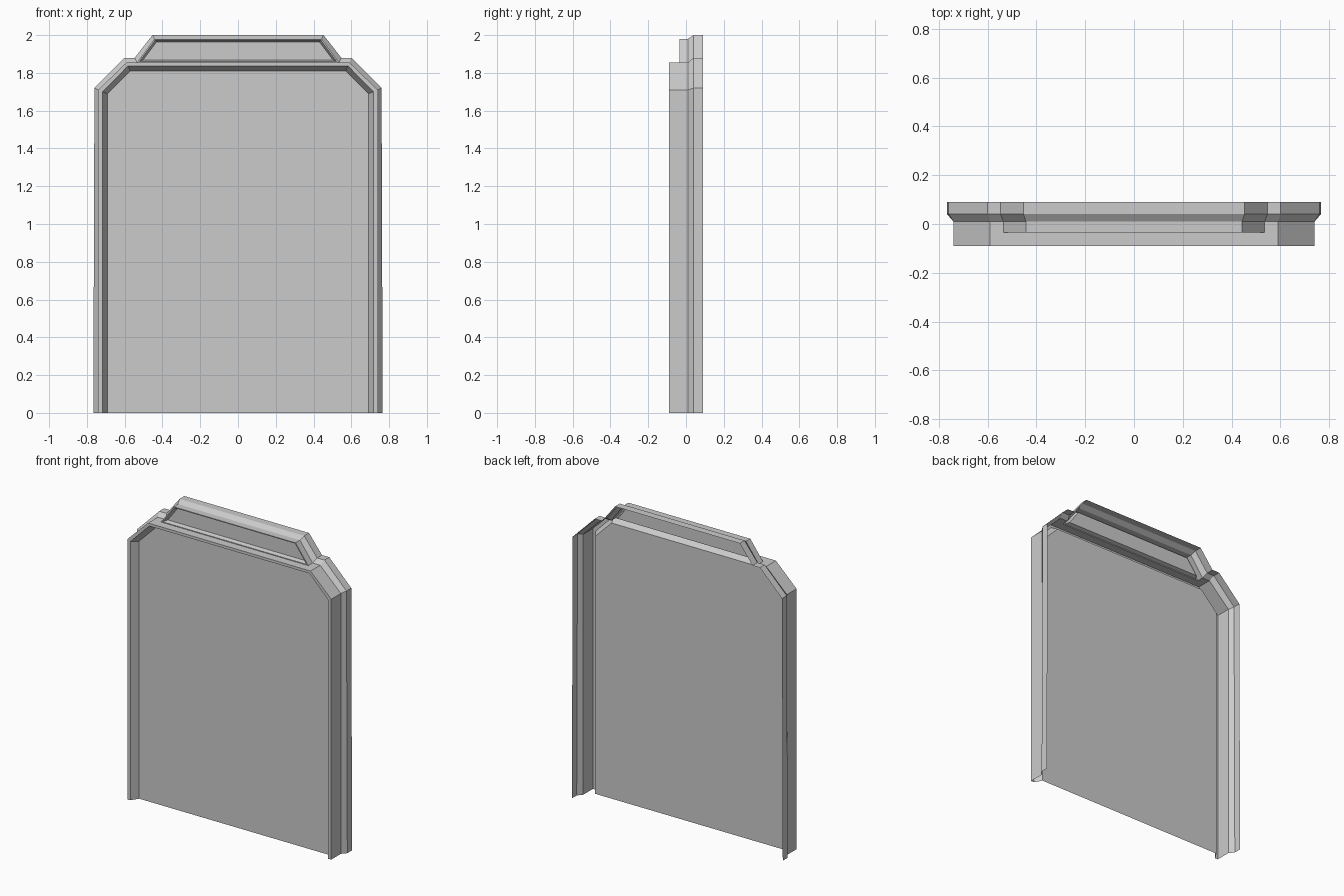
import bpy, bmesh

if "Cube" in bpy.data.objects:
    bpy.data.objects.remove(bpy.data.objects["Cube"])


def mirror(half):
    """Right half outline (bottom to top) -> full outline, right to left."""
    return half + [(-x, z) for x, z in reversed(half)]


def loft(name, sections, closed=False, fill=False):
    """Skin a list of (y, outline) sections; optionally fill the last one."""
    bm = bmesh.new()
    rows = [[bm.verts.new((x, y, z)) for x, z in pts] for y, pts in sections]
    n = len(rows[0])
    for a, b in zip(rows, rows[1:]):
        for i in range(n if closed else n - 1):
            j = (i + 1) % n
            bm.faces.new((a[i], a[j], b[j], b[i]))
    if fill:
        bm.faces.new(rows[-1])
    bmesh.ops.recalc_face_normals(bm, faces=bm.faces)
    # an open sheet: the large panel must face the front
    if fill:
        bm.faces.ensure_lookup_table()
        bm.normal_update()
        if bm.faces[-1].normal.y > 0:
            bmesh.ops.reverse_faces(bm, faces=bm.faces)
    else:
        bm.normal_update()
        f = next(iter(bm.faces))
        if f.normal.x < 0:
            bmesh.ops.reverse_faces(bm, faces=bm.faces)
    me = bpy.data.meshes.new(name)
    bm.to_mesh(me)
    bm.free()
    ob = bpy.data.objects.new(name, me)
    bpy.context.collection.objects.link(ob)
    return ob


def arch(x, z_side, x_top, z_top):
    return mirror([(x, 0), (x, z_side), (x_top, z_top)])


def arch_crest(x0, x, z_side, x_top, z_top, cx, cx_top, c_top):
    return mirror([(x0, 0), (x, z_side), (x_top, z_top),
                   (cx, z_top), (cx_top, c_top)])


def crest(x_low, z_low, x_top, z_top):
    return mirror([(x_low, z_low), (x_top, z_top)])


Y_FRONT, Y_CREST, Y_BACK = -0.09, -0.035, 0.09
front = arch(0.74, 1.71, 0.59, 1.855)
outline = arch_crest(0.74, 0.74, 1.71, 0.59, 1.855, 0.535, 0.443, 1.98)
flared = arch_crest(0.766, 0.76, 1.72, 0.60, 1.88, 0.547, 0.453, 2.0)

# Main panel with its narrow front rim and sloping inner edge
loft("door_panel", [(Y_FRONT, front),
                    (Y_FRONT, arch(0.718, 1.70, 0.582, 1.837)),
                    (-0.042, arch(0.69, 1.69, 0.57, 1.81))], fill=True)

# Side walls of the front rim
loft("front_wall", [(Y_FRONT, front), (Y_CREST, front)])

# Outer casing, flaring out towards the open back
loft("outer_casing", [(Y_CREST, outline), (0.01, outline),
                      (0.04, flared), (Y_BACK, flared)])

# Raised crest panel on top
loft("crest_panel", [(Y_CREST, crest(0.535, 1.855, 0.443, 1.98)),
                     (Y_CREST, crest(0.522, 1.860, 0.438, 1.974)),
                     (-0.01, crest(0.503, 1.868, 0.431, 1.964))],
     closed=True, fill=True)
